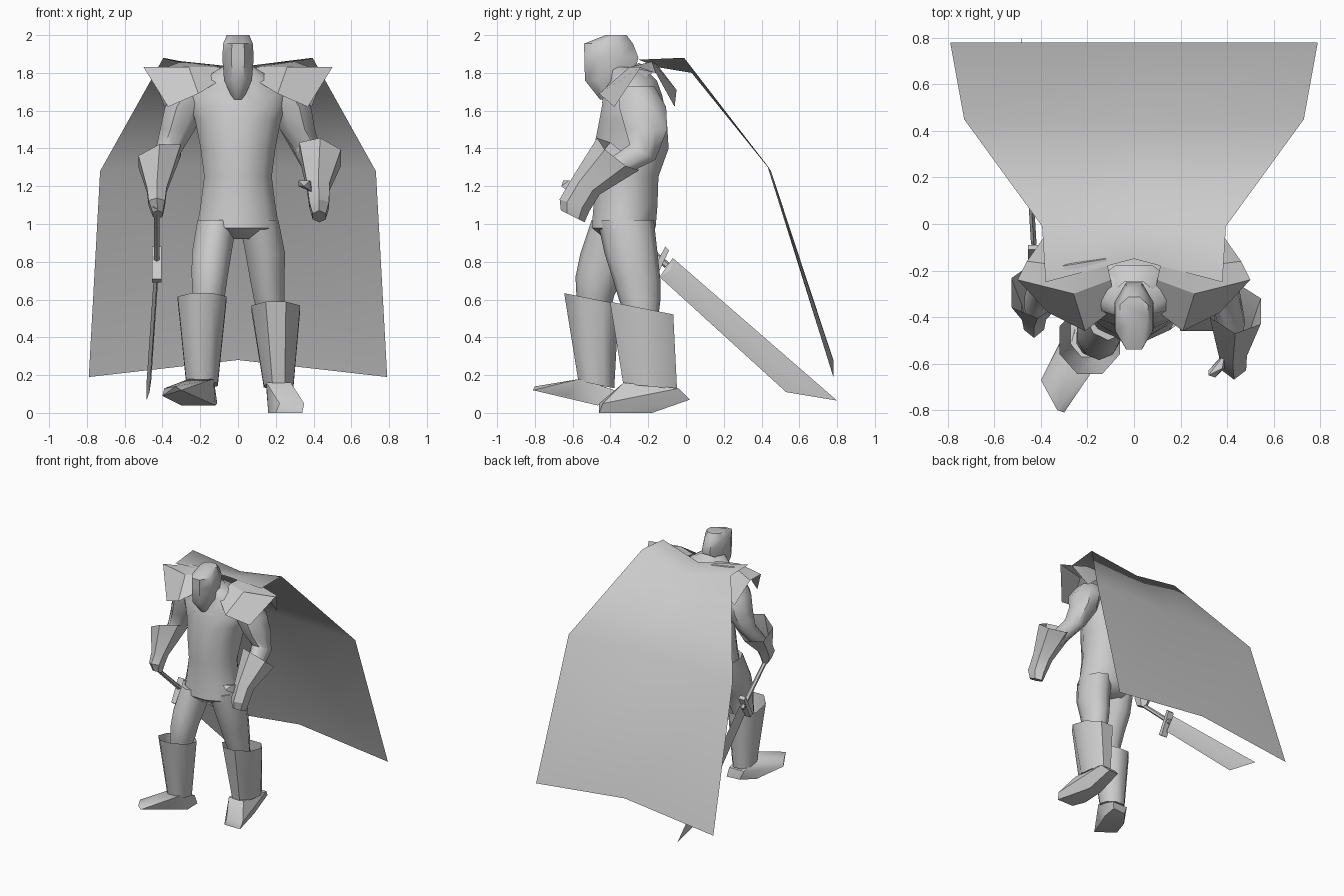
import bpy, bmesh
from math import sin, cos, pi, radians
from mathutils import Vector as V


def finish(name, bm, angle=50):
    bmesh.ops.recalc_face_normals(bm, faces=bm.faces)
    me = bpy.data.meshes.new(name)
    bm.to_mesh(me)
    bm.free()
    ob = bpy.data.objects.new(name, me)
    bpy.context.collection.objects.link(ob)
    bpy.ops.object.select_all(action='DESELECT')
    ob.select_set(True)
    bpy.context.view_layer.objects.active = ob
    bpy.ops.object.shade_smooth_by_angle(angle=radians(angle))
    return ob


def loft(name, rings, n=8, caps=(True, True), angle=50):
    """rings: (cx, cy, cz, rx, ry[, normal])"""
    bm = bmesh.new()
    loops = []
    for r in rings:
        nrm = V(r[5] if len(r) > 5 else (0, 0, 1)).normalized()
        v = nrm.cross(V((1, 0, 0))).normalized()
        u = v.cross(nrm)
        c = V(r[:3])
        loops.append([bm.verts.new(c + u * r[3] * cos(a) + v * r[4] * sin(a))
                      for a in (2 * pi * (i + 0.5) / n for i in range(n))])
    for a, b in zip(loops, loops[1:]):
        for i in range(n):
            j = (i + 1) % n
            bm.faces.new((a[i], a[j], b[j], b[i]))
    if caps[0]:
        bm.faces.new(loops[0])
    if caps[1]:
        bm.faces.new(loops[-1])
    return finish(name, bm, angle)


def hull(name, pts, angle=35):
    bm = bmesh.new()
    vs = [bm.verts.new(p) for p in pts]
    res = bmesh.ops.convex_hull(bm, input=vs)
    bmesh.ops.delete(bm, geom=[v for v in bm.verts if not v.link_faces], context='VERTS')
    return finish(name, bm, angle)


def sheet(name, rows, angle=50):
    bm = bmesh.new()
    vs = [[bm.verts.new(p) for p in row] for row in rows]
    for a, b in zip(vs, vs[1:]):
        for i in range(len(a) - 1):
            bm.faces.new((a[i], a[i + 1], b[i + 1], b[i]))
    return finish(name, bm, angle)


# torso with neck
loft("torso", [
    (0, -.32, .92, .12, .11), (0, -.33, .98, .225, .175), (0, -.32, 1.1, .205, .175),
    (0, -.315, 1.25, .185, .175), (0, -.29, 1.4, .205, .205), (0, -.28, 1.55, .235, .185),
    (0, -.28, 1.68, .28, .16), (0, -.28, 1.76, .2, .13), (0, -.32, 1.83, .09, .1)], 12)

# helmeted head
loft("head", [
    (0, -.41, 1.66, .03, .05), (0, -.41, 1.76, .08, .135), (0, -.395, 1.88, .09, .155),
    (0, -.41, 1.955, .085, .14), (0, -.37, 2.0, .065, .06)], 8)

# collar rising behind the neck
loft("collar", [
    (0, -.31, 1.72, .2, .17, (0, -.6, 1)), (0, -.34, 1.79, .11, .12, (0, -.7, 1))],
    8, (False, False))

# legs
loft("back_leg", [(.11, -.32, 1.02, .11, .15), (.145, -.29, .84, .11, .14),
                  (.155, -.26, .7, .095, .125), (.165, -.245, .6, .085, .11),
                  (.18, -.23, .48, .07, .08)], 10)
loft("front_leg", [(-.11, -.34, 1.02, .11, .16), (-.14, -.41, .84, .11, .15),
                   (-.15, -.46, .72, .1, .125), (-.155, -.48, .62, .09, .1),
                   (-.18, -.49, .5, .07, .08)], 10)

# boots: flared shaft and pointed foot
loft("back_boot_shaft", [(.2, -.235, .555, .14, .185, (0, .2, 1)),
                         (.215, -.19, .14, .085, .155, (0, .1, 1))], 8, (False, True))
hull("back_boot_foot", [
    (.15, -.33, .16), (.28, -.33, .16), (.15, -.04, .13), (.28, -.04, .13),
    (.17, .02, .07), (.25, .02, .07), (.17, -.18, 0), (.27, -.18, 0),
    (.2, -.46, 0), (.34, -.46, 0), (.22, -.46, .05), (.35, -.44, .05), (.16, -.36, 0)])
loft("front_boot_shaft", [(-.19, -.5, .605, .14, .16, (0, .2, 1)),
                          (-.19, -.475, .15, .09, .105, (0, .2, 1))], 8, (False, True))
hull("front_boot_foot", [
    (-.26, -.55, .18), (-.13, -.56, .18), (-.25, -.38, .12), (-.12, -.38, .12),
    (-.22, -.37, .05), (-.11, -.36, .05), (-.3, -.47, .04), (-.12, -.47, .04),
    (-.4, -.67, .09), (-.2, -.64, .09), (-.3, -.81, .12), (-.33, -.8, .14), (-.39, -.69, .13)])

# arms
loft("left_arm", [(.22, -.26, 1.73, .09, .1), (.28, -.23, 1.62, .115, .135),
                  (.315, -.21, 1.5, .1, .12), (.37, -.23, 1.38, .075, .085, (0, .6, 1)),
                  (.42, -.42, 1.27, .06, .06, (0, 1, .8)), (.41, -.53, 1.18, .045, .045, (0, 1, .9))])
loft("right_arm", [(-.22, -.26, 1.73, .09, .1), (-.28, -.23, 1.62, .115, .13),
                   (-.32, -.22, 1.5, .1, .115), (-.37, -.23, 1.38, .075, .08),
                   (-.42, -.33, 1.24, .055, .055, (0, .5, 1)), (-.43, -.4, 1.14, .04, .04, (0, .5, 1))])

# flared gauntlets with hands
loft("left_gauntlet", [(.435, -.36, 1.37, .13, .14, (.25, .7, .9)), (.425, -.53, 1.2, .07, .085, (0, .6, 1)),
                       (.43, -.59, 1.1, .06, .085, (0, .4, 1)), (.43, -.6, 1.04, .04, .07, (0, .5, 1))],
     6, (False, True), 30)
hull("left_thumb", [(.39, -.56, 1.22), (.39, -.62, 1.17), (.39, -.55, 1.17), (.38, -.62, 1.23),
                    (.32, -.65, 1.23), (.32, -.63, 1.2), (.35, -.66, 1.2)])
loft("right_gauntlet", [(-.415, -.28, 1.36, .135, .14, (-.3, .45, .9)), (-.43, -.38, 1.18, .06, .07, (0, .4, 1)),
                        (-.43, -.42, 1.11, .05, .075, (0, .4, 1)), (-.425, -.42, 1.05, .03, .05, (0, .5, 1))],
     6, (False, True), 30)

# shoulder plates, mirrored
for s, side in ((1, "left"), (-1, "right")):
    rows = [[(.08, -.36, 1.77), (.1, -.24, 1.83), (.12, -.15, 1.84), (.14, -.1, 1.76)],
            [(.21, -.46, 1.69), (.26, -.3, 1.83), (.3, -.18, 1.86), (.28, -.05, 1.71)],
            [(.37, -.38, 1.62), (.5, -.24, 1.83), (.46, -.16, 1.8), (.39, -.06, 1.62)]]
    sheet(side + "_shoulder_plate", [[(s * x, y, z) for x, y, z in r] for r in rows], 25)

# cape: rows of half width, side (y, z), middle (y, z)
cape = [(.38, -.25, 1.87, -.15, 1.83), (.395, -.01, 1.88, .03, 1.8),
        (.73, .45, 1.28, .43, 1.31), (.79, .78, .19, .78, .28)]
sheet("cape", [[(-w, y, z), (0, my, mz), (w, y, z)] for w, y, z, my, mz in cape])

# sword held low, trailing backwards
def sx(y, d=0):
    return -.43 - .055 * (y + .1) / .9 + d

edge = [(-.07, .82), (-.14, .72), (.53, .11), (.8, .065)]
ridge = [(-.08, .76), (.58, .17)]
hull("sword_blade", [(sx(y), y, z) for y, z in edge] +
     [(sx(y, d), y, z) for y, z in ridge for d in (-.012, .012)], 20)
ax = (0, -1, .86)
loft("sword_handle", [(-.43, -.45, 1.1, .025, .025, ax), (-.43, -.43, 1.08, .015, .015, ax),
                      (-.43, -.1, .78, .018, .018, ax)], 6)
hull("sword_guard", [(-.43 + d, y, z) for d in (-.025, .025) for y, z in
                     ((-.09, .86), (-.11, .88), (-.2, .71), (-.17, .69), (-.14, .82))])
